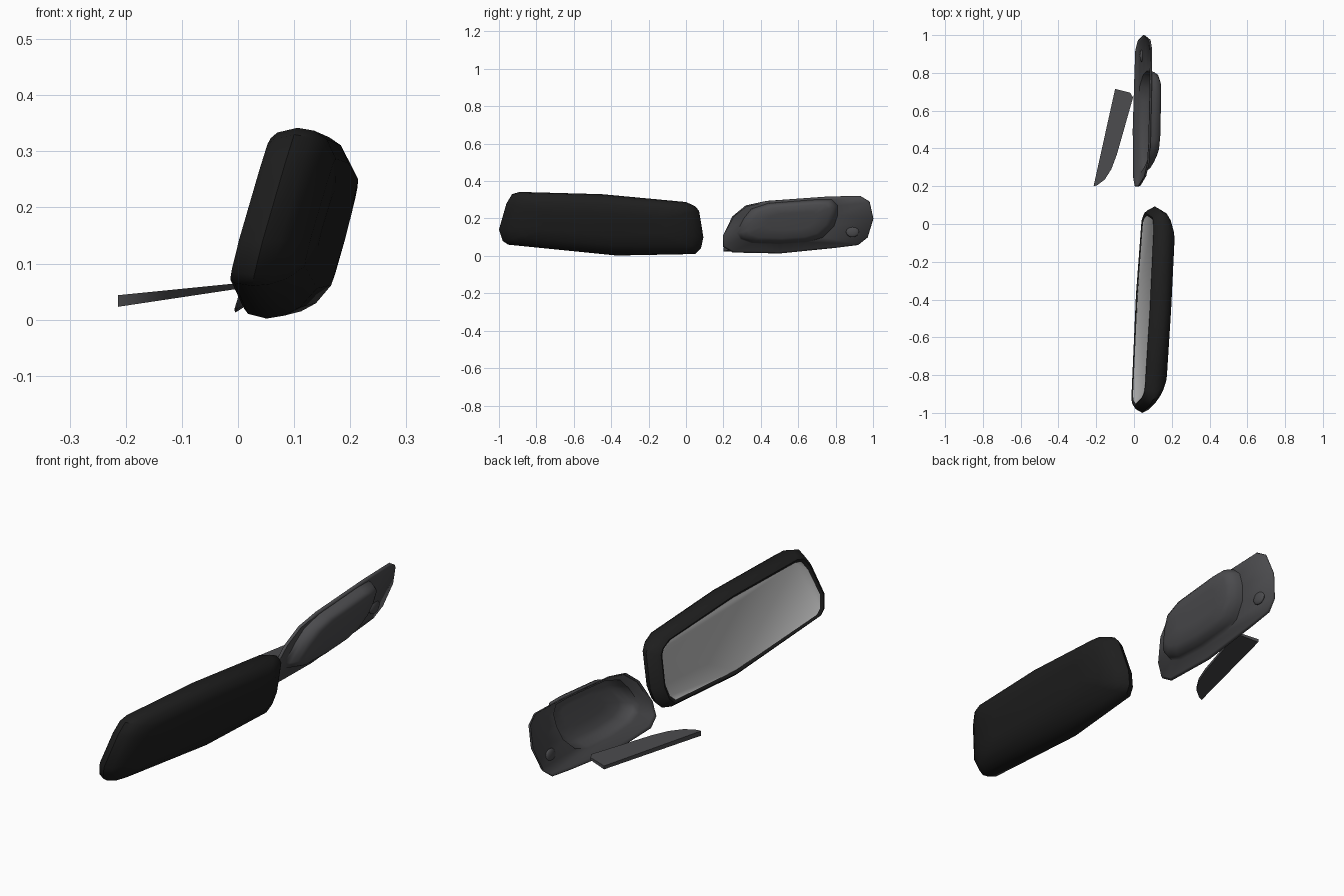
import bpy, bmesh, math
from mathutils import Vector

if "Cube" in bpy.data.objects:
    bpy.data.objects.remove(bpy.data.objects["Cube"], do_unlink=True)


def material(name, color):
    m = bpy.data.materials.new(name)
    m.use_nodes = True
    m.diffuse_color = (*color, 1)
    bsdf = next(n for n in m.node_tree.nodes if n.type == 'BSDF_PRINCIPLED')
    bsdf.inputs["Base Color"].default_value = (*color, 1)
    bsdf.inputs["Roughness"].default_value = 0.6
    return m


black = material("black plastic", (0.013, 0.013, 0.013))
grey = material("dark grey plastic", (0.07, 0.07, 0.075))
silver = material("mirror silver", (0.55, 0.55, 0.55))


def loft(name, rings, mats, cap_start=True, cap_end=True, angle=40):
    """Skin a list of equally long point rings; the start cap gets the last material."""
    bm = bmesh.new()
    loops = [[bm.verts.new(p) for p in ring] for ring in rings]
    n = len(loops[0])
    for a, b in zip(loops, loops[1:]):
        for i in range(n):
            j = (i + 1) % n
            bm.faces.new((a[i], a[j], b[j], b[i]))
    if cap_start:
        bm.faces.new(loops[0]).material_index = len(mats) - 1
    if cap_end:
        bm.faces.new(loops[-1])
    bmesh.ops.recalc_face_normals(bm, faces=bm.faces)
    me = bpy.data.meshes.new(name)
    bm.to_mesh(me)
    bm.free()
    ob = bpy.data.objects.new(name, me)
    bpy.context.collection.objects.link(ob)
    for m in mats:
        me.materials.append(m)
    smooth(ob, angle)
    return ob


def smooth(ob, angle):
    bpy.ops.object.select_all(action='DESELECT')
    ob.select_set(True)
    bpy.context.view_layer.objects.active = ob
    bpy.ops.object.shade_smooth_by_angle(angle=math.radians(angle))


def scaled(outline, center, sy, sz):
    cy, cz = center
    return [(cy + (y - cy) * sy, cz + (z - cz) * sz) for y, z in outline]


# Mirror: side outline (y, z), swept in depth from the tilted glass plane
housing = [(-1, .14), (-.96, .28), (-.93, .33), (-.89, .342), (-.45, .33),
           (0, .288), (.05, .265), (.07, .24), (.093, .1), (.08, .04),
           (.05, .01), (-.37, .002), (-.95, .06), (-.98, .08)]


def on_mirror(outline, depth):
    return [(-.012 + .07 * (y + 1) + .27 * (z - .1) + depth, y, z) for y, z in outline]


# depth, length scale, height scale
layers = [(.006, .91, .83), (.004, .915, .84), (0, .935, .89), (.01, .965, .95),
          (.045, 1, 1), (.075, .97, .97), (.1, .9, .88), (.122, .8, .68), (.13, .6, .35)]
loft("rear_view_mirror",
     [on_mirror(scaled(housing, (-.455, .17), sy, sz), d) for d, sy, sz in layers],
     [black, silver])

# Door handle cup: a leaning flange with a recess pushed out to +x
flange = [(.2, .11), (.25, .21), (.32, .268), (.43, .292), (.75, .315), (.93, .32),
          (.98, .29), (1, .2), (.97, .1), (.92, .06), (.8, .045), (.5, .015),
          (.25, .02), (.2, .05)]
recess = [(.27, .12), (.31, .2), (.35, .25), (.44, .28), (.7, .3), (.78, .3),
          (.81, .27), (.81, .22), (.79, .16), (.73, .1), (.65, .075), (.5, .065),
          (.35, .07), (.29, .09)]


def on_cup(outline, depth):
    return [(.3 * (z - .02) + depth, y, z) for y, z in outline]


mid = (.57, .19)
rings = [on_cup(flange, -.004), on_cup(scaled(flange, (.6, .17), .985, .95), .006),
         on_cup(recess, .008)]
for d, sy, sz in [(.03, .97, .96), (.052, .91, .9), (.065, .8, .76), (.068, .5, .4)]:
    rings.append(on_cup(scaled(recess, mid, sy, sz), d))
cup = loft("handle_cup", rings, [grey], cap_start=False, angle=60)
shell = cup.modifiers.new("shell", 'SOLIDIFY')
shell.thickness = 0.005
shell.offset = 0

# Screw boss on the wide end of the cup
bpy.ops.mesh.primitive_uv_sphere_add(segments=16, ring_count=8, radius=1,
                                     location=(.042, .89, .13))
boss = bpy.context.object
boss.name = "screw_boss"
boss.scale = (.012, .035, .03)
boss.data.materials.append(grey)
smooth(boss, 60)

# Handle lever: a thin wedge seen from above as (x, y)
lever = [(-.214, .2), (-.195, .205), (-.155, .235), (-.12, .29), (-.09, .37),
         (-.005, .67), (-.02, .695), (-.1, .715)]
loft("handle_lever",
     [[(x, y, .055 + .15 * x) for x, y in lever],
      [(x, y, .065 + .1 * x) for x, y in lever]], [grey])
